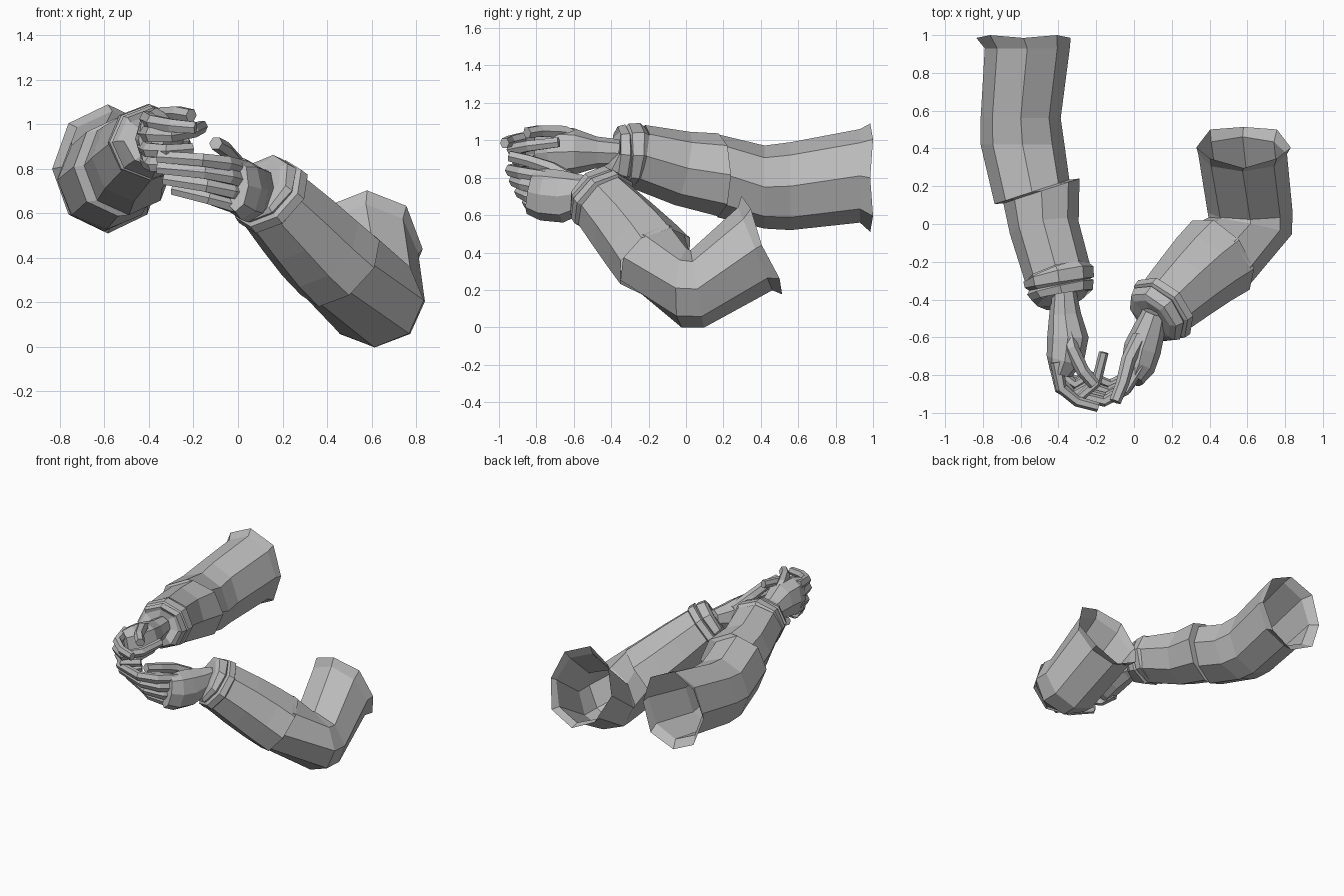
import bpy, bmesh, math
from mathutils import Vector

grey = bpy.data.materials.new("plain grey")
grey.diffuse_color = (0.5, 0.5, 0.5, 1)


def loft(name, sections, sides=8, caps=(False, False), jag=0.0):
    """Tube through sections (x, y, z, horizontal radius, upright radius[, facing])."""
    bm = bmesh.new()
    pts = [Vector(s[:3]) for s in sections]
    rings = []
    for i, s in enumerate(sections):
        a, b = pts[max(i - 1, 0)], pts[min(i + 1, len(pts) - 1)]
        if len(s) > 5:
            t = Vector(s[5])
        elif 0 < i < len(pts) - 1:
            t = (pts[i] - a).normalized() + (b - pts[i]).normalized()
        else:
            t = b - a
        t.normalize()
        u = t.cross(Vector((0, 0, 1))).normalized()
        v = u.cross(t)
        ring = []
        for k in range(sides):
            ang = 2 * math.pi * k / sides
            p = pts[i] + u * math.cos(ang) * s[3] + v * math.sin(ang) * s[4]
            if i == 0 and jag:                       # uneven sleeve edge
                p -= t * jag * (k % 2)
            ring.append(bm.verts.new(p))
        rings.append(ring)
    for r, q in zip(rings, rings[1:]):
        for k in range(sides):
            n = (k + 1) % sides
            bm.faces.new((r[k], r[n], q[n], q[k]))
    if caps[0]:
        bm.faces.new(rings[0])
    if caps[1]:
        bm.faces.new(rings[-1])
    bmesh.ops.recalc_face_normals(bm, faces=bm.faces)
    me = bpy.data.meshes.new(name)
    bm.to_mesh(me)
    bm.free()
    me.materials.append(grey)
    ob = bpy.data.objects.new(name, me)
    bpy.context.collection.objects.link(ob)
    return ob


def finger(name, path, ru=0.034, rv=0.04):
    """Jointed finger, narrowing to a blunt tip."""
    n = len(path) - 1
    loft(name, [(*p, ru * (1 - 0.25 * i / n), rv * (1 - 0.25 * i / n))
                for i, p in enumerate(path)], 6, (True, True))


# straight arm: one sleeve with a slanted overlap seam below the elbow
back, seam = (0, -1, 0), (.31, -.95, 0)
loft("straight_sleeve", [
    (-.585, .985, .80, .25, .29, back), (-.565, .93, .81, .225, .25, back),
    (-.60, .56, .755, .212, .235, back), (-.59, .42, .75, .222, .222, back),
    (-.54, .17, .81, .208, .222, seam), (-.49, .175, .815, .212, .222, seam),
    (-.475, -.02, .85, .185, .20), (-.405, -.26, .915, .178, .172)], jag=0.015)
loft("straight_cuff", [
    (-.405, -.25, .915, .165, .16), (-.40, -.265, .918, .19, .175),
    (-.395, -.31, .92, .185, .17), (-.393, -.32, .92, .165, .155),
    (-.39, -.335, .92, .18, .165), (-.38, -.375, .925, .165, .15),
    (-.378, -.395, .925, .14, .13), (-.375, -.40, .93, .07, .08)])

# bent arm: short upper sleeve, sharp elbow, forearm
end = (0, -.92, -.38)
loft("bent_upper_sleeve", [
    (.58, .405, .44, .25, .285, end), (.575, .37, .42, .235, .24, end),
    (.615, .06, .205, .225, .21, (0, -.98, -.17)),
    (.615, -.01, .21, .225, .212, (-.2, -.97, .06)),
    (.445, -.18, .375, .22, .212)], jag=0.02)
loft("bent_forearm_sleeve", [
    (.46, -.165, .355, .238, .215), (.37, -.24, .44, .22, .212),
    (.27, -.335, .545, .197, .20), (.16, -.44, .66, .172, .18)])
loft("bent_cuff", [
    (.17, -.43, .655, .165, .165), (.16, -.44, .665, .198, .19),
    (.135, -.463, .69, .192, .185), (.13, -.468, .695, .165, .165),
    (.122, -.475, .703, .182, .175), (.10, -.495, .725, .165, .16),
    (.092, -.503, .73, .13, .13), (.09, -.505, .732, .07, .08)])

# palms
loft("straight_palm", [
    (-.37, -.36, .93, .065, .075), (-.365, -.48, .935, .085, .085),
    (-.35, -.60, .94, .11, .125), (-.365, -.72, .935, .10, .14),
    (-.39, -.79, .93, .06, .13)], 8, (True, True))
loft("bent_palm", [
    (.11, -.47, .73, .065, .075), (.08, -.56, .715, .085, .105),
    (.045, -.66, .70, .10, .14), (.02, -.76, .71, .09, .14),
    (-.005, -.83, .725, .055, .12)], 8, (True, True))

# four curled fingers on each hand, top to bottom
straight = [
    [(-.41, -.73, 1.025), (-.385, -.87, 1.01), (-.30, -.94, .995), (-.19, -.97, .985)],
    [(-.42, -.73, .96), (-.39, -.87, .955), (-.30, -.93, .95), (-.20, -.84, .97), (-.16, -.68, .99)],
    [(-.42, -.72, .90), (-.40, -.83, .885), (-.32, -.90, .88), (-.21, -.84, .89)],
    [(-.41, -.70, .84), (-.38, -.80, .82), (-.31, -.85, .82), (-.23, -.80, .835)]]
bent = [
    [(.03, -.75, .80), (-.05, -.88, .825), (-.16, -.94, .84), (-.36, -.89, .855)],
    [(.04, -.75, .74), (-.04, -.87, .765), (-.15, -.92, .785), (-.36, -.86, .805)],
    [(.04, -.74, .68), (-.03, -.84, .70), (-.14, -.89, .725), (-.33, -.82, .755)],
    [(.03, -.72, .63), (-.03, -.81, .64), (-.13, -.85, .67), (-.29, -.78, .71)]]
for side, hand in (("straight", straight), ("bent", bent)):
    for label, path in zip(("index", "middle", "ring", "little"), hand):
        finger(f"{side}_{label}_finger", path)

# thumbs
finger("straight_thumb", [(-.36, -.54, .99), (-.33, -.66, 1.045),
                          (-.27, -.78, 1.05), (-.21, -.85, 1.04)], .042, .042)
finger("bent_thumb", [(.03, -.60, .78), (-.03, -.72, .85),
                      (-.06, -.84, .89), (-.10, -.94, .915)], .042, .042)
